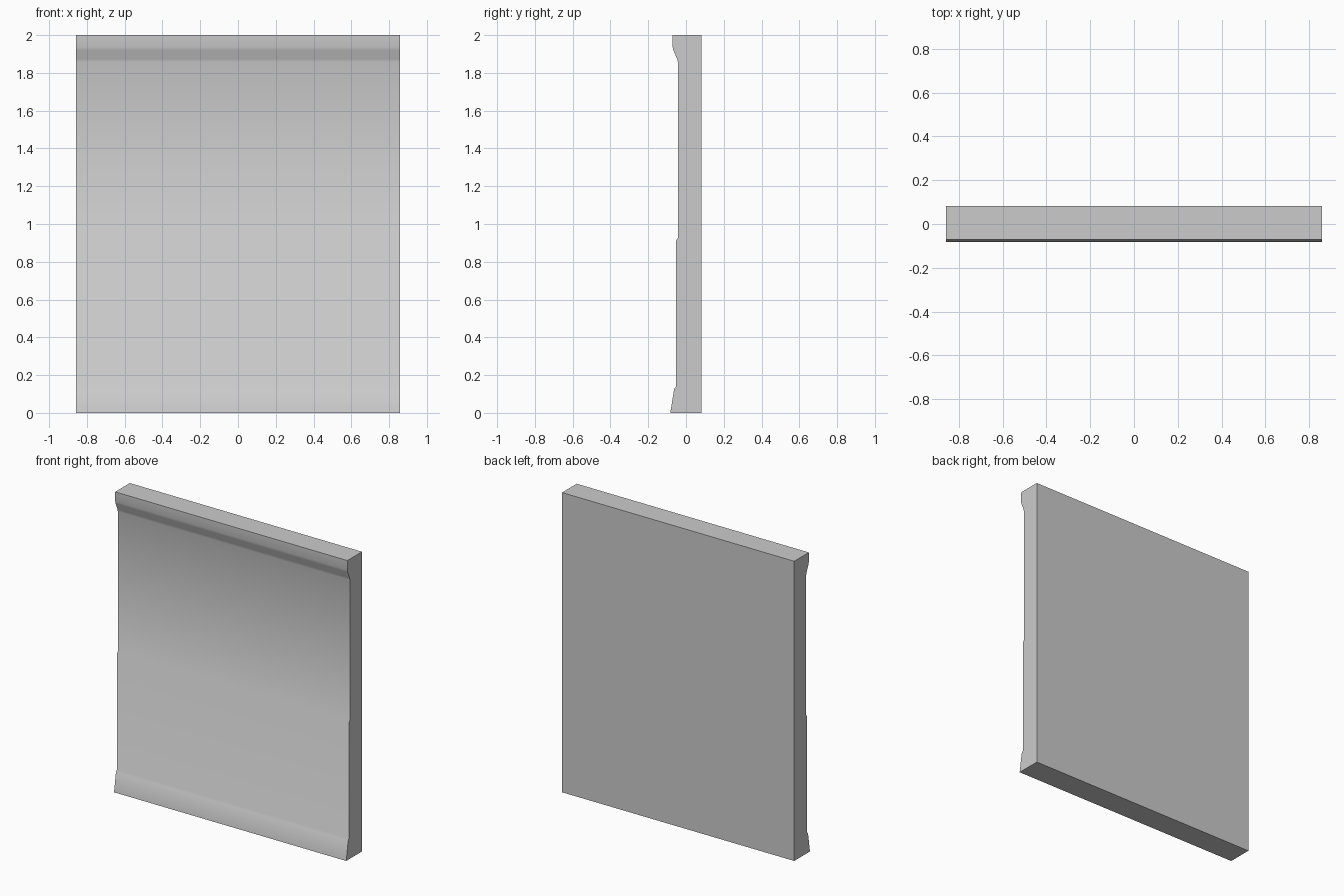
import bpy, bmesh, math

if "Cube" in bpy.data.objects:
    bpy.data.objects.remove(bpy.data.objects["Cube"])

HALF_WIDTH = 0.857

# Side profile (y, z): flat back, sloped skirting, mid ledge, cornice
profile = [
    (0.083, 0.0), (0.083, 2.0),
    (-0.071, 2.0), (-0.071, 1.937), (-0.067, 1.92), (-0.047, 1.874), (-0.043, 1.858),
    (-0.043, 0.927), (-0.053, 0.91),
    (-0.053, 0.14), (-0.063, 0.126), (-0.083, 0.0),
]

# Wall panel: profile extruded along x
bm = bmesh.new()
face = bm.faces.new([bm.verts.new((-HALF_WIDTH, y, z)) for y, z in profile])
ext = bmesh.ops.extrude_face_region(bm, geom=[face], use_keep_orig=True)
moved = [g for g in ext["geom"] if isinstance(g, bmesh.types.BMVert)]
bmesh.ops.translate(bm, verts=moved, vec=(2 * HALF_WIDTH, 0, 0))
bmesh.ops.recalc_face_normals(bm, faces=bm.faces)

mesh = bpy.data.meshes.new("wall_panel")
bm.to_mesh(mesh)
bm.free()
panel = bpy.data.objects.new("wall_panel", mesh)
bpy.context.collection.objects.link(panel)

# Soft moulding shading, sharp outer edges
bpy.context.view_layer.objects.active = panel
panel.select_set(True)
bpy.ops.object.shade_smooth_by_angle(angle=math.radians(50))
